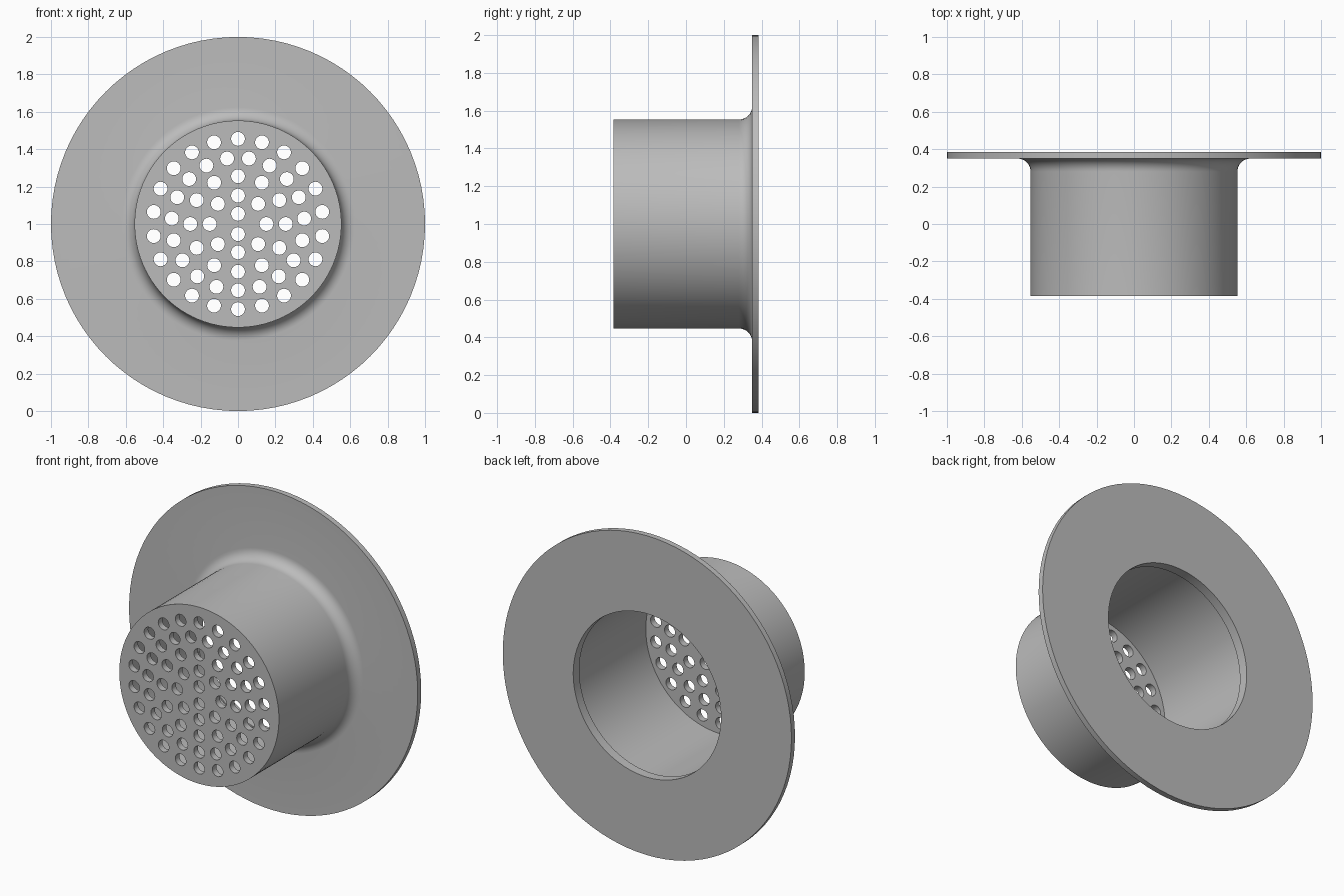
import bpy, bmesh
from math import sin, cos, pi
from mathutils import Matrix, Vector

cube = bpy.data.objects.get("Cube")
if cube:
    bpy.data.objects.remove(cube, do_unlink=True)

grey = bpy.data.materials.new("plain grey")
grey.use_nodes = True
grey.diffuse_color = (0.5, 0.5, 0.5, 1)
grey.node_tree.nodes["Principled BSDF"].inputs["Base Color"].default_value = (0.5, 0.5, 0.5, 1)

SEGMENTS = 96
FRONT, BACK = -0.385, 0.385
TUBE, BORE, LIP = 0.553, 0.52, 0.512
FLANGE_FRONT, FILLET, PLATE = 0.35, 0.07, 0.04


def make_object(name, bm):
    mesh = bpy.data.meshes.new(name)
    bm.to_mesh(mesh)
    bm.free()
    mesh.materials.append(grey)
    obj = bpy.data.objects.new(name, mesh)
    bpy.context.collection.objects.link(obj)
    return obj


# Flanged cup: one (radius, y) profile turned about the y axis
profile = [(TUBE, FRONT)]
for i in range(9):
    a = i / 8 * pi / 2
    profile.append((TUBE + FILLET * (1 - cos(a)), FLANGE_FRONT - FILLET * (1 - sin(a))))
profile += [(1, FLANGE_FRONT), (1, BACK), (LIP, BACK), (LIP, BACK - 0.06),
            (BORE, BACK - 0.06), (BORE, FRONT + PLATE)]

bm = bmesh.new()
verts = [bm.verts.new((r, y, 1)) for r, y in profile]
edges = [bm.edges.new(pair) for pair in zip(verts, verts[1:])]
bmesh.ops.spin(bm, geom=verts + edges, cent=(0, 0, 1), axis=(0, 1, 0),
               angle=2 * pi, steps=SEGMENTS, use_merge=True)
bmesh.ops.remove_doubles(bm, verts=bm.verts, dist=0.0001)
bmesh.ops.holes_fill(bm, edges=[e for e in bm.edges if e.is_boundary], sides=0)
bmesh.ops.recalc_face_normals(bm, faces=bm.faces)
strainer = make_object("flanged_strainer_cup", bm)

# Drain holes: rings of (radius, count, first angle from the top)
rings = [(0.455, 22, 0), (0.355, 19, pi), (0.255, 12, 0), (0.152, 8, 0), (0.054, 2, 0)]
bm = bmesh.new()
for radius, count, start in rings:
    for i in range(count):
        a = start + 2 * pi * i / count
        place = Vector((radius * sin(a), FRONT + PLATE / 2, 1 + radius * cos(a)))
        bmesh.ops.create_cone(bm, cap_ends=True, segments=24, radius1=0.037, radius2=0.037,
                              depth=PLATE * 3,
                              matrix=Matrix.Translation(place) @ Matrix.Rotation(pi / 2, 4, "X"))
cutter = make_object("hole_cutter", bm)
cutter.hide_render = True

# Cut the holes and discard the cutter
cut = strainer.modifiers.new("drain_holes", "BOOLEAN")
cut.operation = "DIFFERENCE"
cut.solver = "EXACT"
cut.object = cutter
bpy.ops.object.select_all(action="DESELECT")
strainer.select_set(True)
bpy.context.view_layer.objects.active = strainer
bpy.ops.object.modifier_apply(modifier=cut.name)
bpy.data.objects.remove(cutter, do_unlink=True)
bpy.ops.object.shade_smooth_by_angle(angle=pi / 6)
